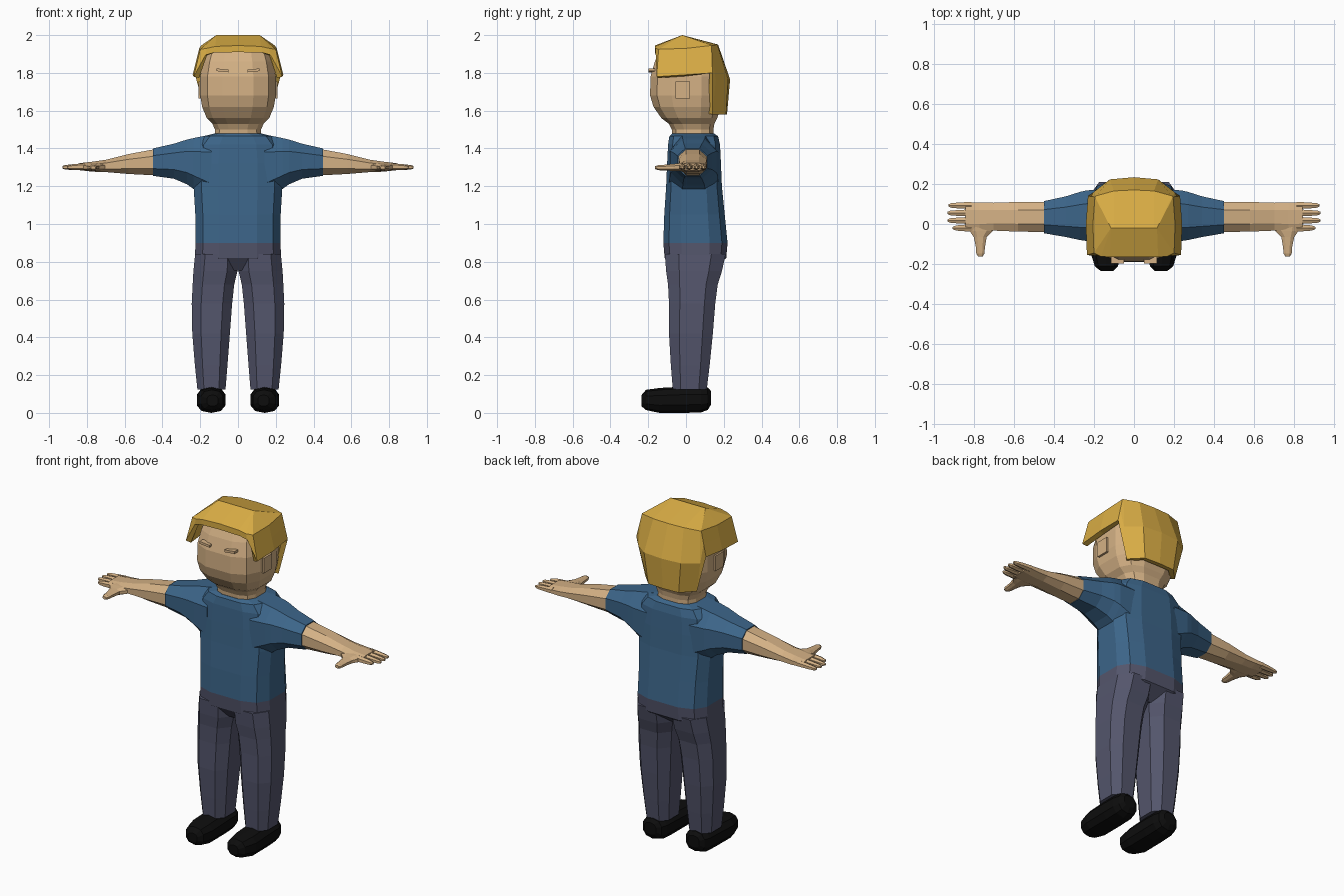
import bpy, bmesh, math


def material(name, rgb):
    m = bpy.data.materials.new(name)
    m.diffuse_color = (*rgb, 1)
    return m


SKIN = material("skin", (0.66, 0.44, 0.235))
HAIR = material("blond hair", (0.70, 0.42, 0.06))
SHIRT = material("blue shirt", (0.045, 0.13, 0.25))
PANTS = material("grey trousers", (0.088, 0.092, 0.15))
SHOES = material("black shoes", (0.004, 0.004, 0.004))

# how (along, u, v) maps to x, y, z for each loft direction
AXES = {
    "x": lambda t, u, v: (t, u, v),
    "y": lambda t, u, v: (u, t, v),
    "z": lambda t, u, v: (u, v, t),
}


def finish(name, bm, mat, mirror=False, fix_normals=True):
    if fix_normals:
        bmesh.ops.recalc_face_normals(bm, faces=bm.faces)
    mesh = bpy.data.meshes.new(name)
    bm.to_mesh(mesh)
    bm.free()
    mesh.materials.append(mat)
    ob = bpy.data.objects.new(name, mesh)
    bpy.context.collection.objects.link(ob)
    if mirror:
        ob.modifiers.new("mirror", "MIRROR")
    return ob


def loft(name, axis, rings, mat, n=12, power=0.7, mirror=False):
    """Skin rounded-box rings given as (along, u min, u max, v min, v max)."""
    bm = bmesh.new()
    angles = [2 * math.pi * (i + 0.5) / n for i in range(n)]
    soft = lambda c: math.copysign(abs(c) ** power, c)
    cu = [soft(math.cos(a)) for a in angles]
    cv = [soft(math.sin(a)) for a in angles]
    mu, mv = max(cu), max(cv)
    loops = []
    for t, u0, u1, v0, v1 in rings:
        loops.append([bm.verts.new(AXES[axis](
            t, (u0 + u1) / 2 + (u1 - u0) / 2 * a / mu,
            (v0 + v1) / 2 + (v1 - v0) / 2 * b / mv)) for a, b in zip(cu, cv)])
    for r, s in zip(loops, loops[1:]):
        for i in range(n):
            j = (i + 1) % n
            bm.faces.new((r[i], r[j], s[j], s[i]))
    bm.faces.new(loops[0])
    bm.faces.new(loops[-1])
    return finish(name, bm, mat, mirror)


def plate(name, lo, hi, mat, slope=0):
    """Mirrored box between two corners, rising by slope along x."""
    bm = bmesh.new()
    bmesh.ops.create_cube(bm, size=1)
    for v in bm.verts:
        p = [(a + b) / 2 + c * (b - a) for a, b, c in zip(lo, hi, v.co)]
        p[2] += slope * (p[0] - lo[0])
        v.co = p
    return finish(name, bm, mat, True)


def upright(rows):
    return [(z, -a, a, y0, y1) for z, a, y0, y1 in rows]


# Head and neck
loft("head", "z", upright([
    (1.44, .125, -.07, .145), (1.50, .122, -.075, .145), (1.53, .135, -.09, .15),
    (1.56, .165, -.13, .165), (1.62, .19, -.172, .185), (1.68, .2, -.19, .195),
    (1.78, .2, -.188, .195), (1.86, .185, -.165, .185), (1.91, .17, -.14, .16),
    (1.95, .10, -.08, .1)]), SKIN, n=12, power=.68)
plate("ears", (.18, -.055, 1.665), (.21, .02, 1.755), SKIN)
plate("eyebrows", (.05, -.198, 1.803), (.115, -.165, 1.817), SKIN, .1)

# Hair shell: columns from front to back, (upper point, rim point, bulge)
columns = [
    ((0, -.165, 1.945), (0, -.165, 1.91), 0),
    ((.12, -.165, 1.94), (.13, -.165, 1.907), 0),
    ((.165, -.162, 1.93), (.172, -.16, 1.895), 0),
    ((.2, -.145, 1.925), (.235, -.155, 1.78), 0),
    ((.205, 0, 1.93), (.24, 0, 1.79), 0),
    ((.195, .135, 1.945), (.23, .14, 1.80), 0),
    ((.19, .14, 1.945), (.17, .14, 1.58), .03),
    ((.1, .165, 1.95), (.1, .212, 1.58), .04),
    ((0, .17, 1.95), (0, .217, 1.58), .04)]
bm = bmesh.new()
grid = []
for up, rim, bulge in columns:
    r = math.hypot(up[0], up[1])
    mid = [(a + b) / 2 for a, b in zip(up, rim)]
    mid[0] += bulge * up[0] / r
    mid[1] += bulge * up[1] / r
    ridge = (min(up[0], .115), -.02, 2.0)
    grid.append([bm.verts.new(p) for p in (ridge, up, mid, rim)])
for a, b in zip(grid, grid[1:]):
    for k in range(3):
        bm.faces.new((a[k], a[k + 1], b[k + 1], b[k]))
bmesh.ops.remove_doubles(bm, verts=bm.verts, dist=.001)
hair = finish("hair", bm, HAIR, True, fix_normals=False)
shell = hair.modifiers.new("thickness", "SOLIDIFY")
shell.thickness = .03
shell.offset = -1

# Shirt
loft("shirt_body", "z", upright([
    (.90, .225, -.12, .22), (1.05, .226, -.115, .205), (1.2, .235, -.105, .19),
    (1.32, .235, -.1, .185), (1.42, .22, -.095, .18), (1.465, .18, -.088, .17),
    (1.478, .13, -.075, .15)]), SHIRT, power=.62)
loft("sleeves", "x", [
    (.14, -.09, .172, 1.12, 1.474), (.235, -.085, .168, 1.185, 1.455),
    (.27, -.08, .16, 1.21, 1.447), (.34, -.065, .138, 1.24, 1.425),
    (.45, -.046, .114, 1.255, 1.40)], SHIRT, n=8, power=.85, mirror=True)

# Arms and hands
loft("arms", "x", [
    (.43, -.04, .11, 1.257, 1.398), (.58, -.038, .11, 1.265, 1.37),
    (.70, -.033, .106, 1.275, 1.34), (.77, -.04, .108, 1.277, 1.33),
    (.84, -.036, .108, 1.285, 1.322)], SKIN, n=8, power=.85, mirror=True)
for i, tip in enumerate((.905, .93, .93, .925)):
    y = -.02 + .0375 * i
    loft(f"finger_{i + 1}", "x", [
        (.81, y - .018, y + .018, 1.285, 1.322),
        (.87, y - .015, y + .015, 1.286, 1.317),
        (tip - .015, y - .012, y + .012, 1.288, 1.312),
        (tip, y - .006, y + .006, 1.294, 1.307)], SKIN, n=6, power=.9, mirror=True)
loft("thumbs", "y", [
    (.0, .69, .83, 1.28, 1.325), (-.035, .705, .82, 1.28, 1.322),
    (-.065, .735, .80, 1.281, 1.318), (-.11, .743, .79, 1.283, 1.314),
    (-.148, .747, .787, 1.285, 1.311), (-.163, .755, .778, 1.29, 1.306)],
    SKIN, n=8, power=.9, mirror=True)

# Trousers
loft("trouser_hips", "z", upright([
    (.755, .10, -.06, .13), (.82, .228, -.113, .213), (.90, .225, -.12, .22)]),
    PANTS, power=.62)
loft("trouser_legs", "z", [
    (.125, .066, .215, -.07, .11), (.25, .056, .228, -.08, .125),
    (.42, .043, .242, -.09, .142), (.58, .031, .245, -.09, .155),
    (.68, .02, .24, -.095, .168), (.75, .003, .236, -.105, .19),
    (.84, 0, .227, -.112, .21)], PANTS, n=8, power=.72, mirror=True)

# Shoes
loft("shoes", "y", [
    (-.235, .105, .165, .035, .095), (-.212, .08, .195, .015, .122),
    (-.14, .066, .218, 0, .132), (0, .066, .217, 0, .14),
    (.08, .068, .215, .003, .14), (.115, .08, .203, .015, .135),
    (.133, .105, .18, .045, .115)], SHOES, n=10, power=.8, mirror=True)
